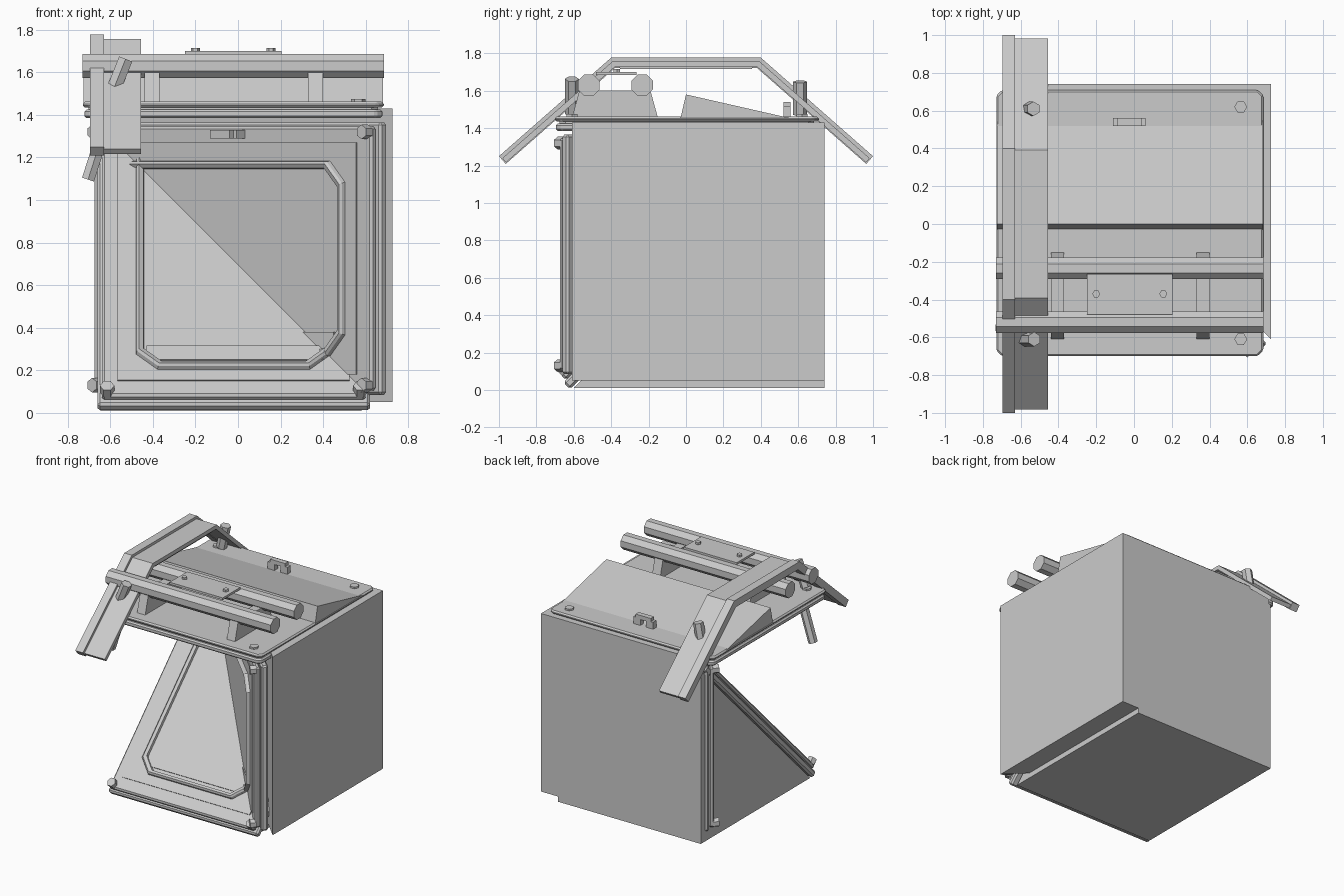
import bpy, bmesh, math
from mathutils import Matrix, Vector

if "Cube" in bpy.data.objects:
    bpy.data.objects.remove(bpy.data.objects["Cube"])

grey = bpy.data.materials.new("light_grey")
grey.diffuse_color = (0.6, 0.6, 0.6, 1)
grey.use_nodes = True
grey.node_tree.nodes["Principled BSDF"].inputs["Base Color"].default_value = grey.diffuse_color
R2 = math.sqrt(0.5)


def frame(origin, u, v):
    """Local axes: u across, v along, w = u x v outward."""
    u, v = Vector(u).normalized(), Vector(v).normalized()
    m = Matrix((u, v, u.cross(v))).transposed().to_4x4()
    m.translation = Vector(origin)
    return m


WORLD = Matrix.Identity(4)
SIDE = frame((0, 0, 0), (0, 1, 0), (0, 0, 1))     # profile in y, z; extruded along x


def finish(name, bm, mat, bevel=0):
    bmesh.ops.recalc_face_normals(bm, faces=bm.faces)
    me = bpy.data.meshes.new(name)
    bm.to_mesh(me)
    bm.free()
    me.materials.append(grey)
    ob = bpy.data.objects.new(name, me)
    ob.matrix_world = mat
    bpy.context.collection.objects.link(ob)
    if bevel:
        b = ob.modifiers.new("bevel", 'BEVEL')
        b.width, b.segments = bevel, 1
    return ob


def prism(name, pts, w0, w1, mat=WORLD, bevel=0):
    bm = bmesh.new()
    lo = [bm.verts.new((x, y, w0)) for x, y in pts]
    hi = [bm.verts.new((x, y, w1)) for x, y in pts]
    bm.faces.new(lo)
    bm.faces.new(hi)
    n = len(pts)
    for i in range(n):
        j = (i + 1) % n
        bm.faces.new((lo[i], lo[j], hi[j], hi[i]))
    return finish(name, bm, mat, bevel)


def rect(x0, x1, y0, y1):
    return [(x0, y0), (x1, y0), (x1, y1), (x0, y1)]


def ngon(cx, cy, r, n=6, turn=0.0):
    return [(cx + r * math.cos(turn + 2 * math.pi * i / n),
             cy + r * math.sin(turn + 2 * math.pi * i / n)) for i in range(n)]


def cut_rect(hu, hv, c):
    """Rectangle with cut corners."""
    return [(-hu + c, -hv), (hu - c, -hv), (hu, -hv + c), (hu, hv - c),
            (hu - c, hv), (-hu + c, hv), (-hu, hv - c), (-hu, -hv + c)]


def ring(name, loops, mat):
    """Closed band through a cycle of (points, w) loops."""
    bm = bmesh.new()
    vs = [[bm.verts.new((x, y, w)) for x, y in pts] for pts, w in loops]
    for a, b in zip(vs, vs[1:] + vs[:1]):
        n = len(a)
        for i in range(n):
            j = (i + 1) % n
            bm.faces.new((a[i], a[j], b[j], b[i]))
    return finish(name, bm, mat)


def tab(name, mat, cu, cv, w0, w1):
    """Small upright lug with a square eye: two legs and a bridge."""
    h = w1 - w0
    for s in (-1, 1):
        prism(name + "_leg", rect(cu + s * 0.055 - 0.03, cu + s * 0.055 + 0.03,
                                  cv - 0.02, cv + 0.02), w0, w0 + 0.7 * h, mat)
    prism(name + "_bridge", rect(cu - 0.065, cu + 0.065, cv - 0.02, cv + 0.02),
          w0 + 0.6 * h, w1, mat)


def slant_panel(tag, mat):
    prism(tag + "_back_plate", rect(-0.64, 0.64, -0.945, 0.945), -0.05, 0.0, mat, 0.012)
    prism(tag + "_front_plate", rect(-0.62, 0.62, -0.925, 0.925), 0.0, 0.04, mat, 0.012)
    prism(tag + "_inner_plate", rect(-0.545, 0.545, -0.83, 0.83), 0.03, 0.047, mat)
    # raised gasket with bevelled section
    ring(tag + "_gasket", [(cut_rect(0.46, 0.76, 0.1), 0.04), (cut_rect(0.455, 0.755, 0.1), 0.065),
                           (cut_rect(0.445, 0.745, 0.095), 0.075),
                           (cut_rect(0.425, 0.725, 0.09), 0.065),
                           (cut_rect(0.42, 0.72, 0.09), 0.04)], mat)
    for su in (-1, 1):
        for sv in (-1, 1):
            prism(tag + "_bolt", ngon(su * 0.595, sv * 0.895, 0.034), 0.03, 0.075, mat)


# body: two wedges set at right angles to each other
prism("ramp_body", [(-0.6, 0.01), (0.74, 0.01), (0.74, 1.35)], -0.645, 0.58, SIDE)
prism("upright_body", [(0.725, -0.61), (0.725, 0.74), (-0.63, 0.74)], 0.05, 1.43)

# slanted panels in front of the wedges
A = frame((-0.02, 0.012, 0.708), (1, 0, 0), (0, 1, 1))
B = frame((0, 0, 0.725), (0, 0, 1), (-1, 1, 0))
slant_panel("ramp_panel", A)
slant_panel("upright_panel", B)
prism("ramp_label_plate", rect(-0.41, 0.42, -0.70, -0.61), 0.04, 0.055, A)
prism("upright_label_plate", rect(-0.425, -0.345, -0.69, 0.3), 0.04, 0.055, B)
tab("upright_panel_tab", frame((0, 0, 0.725), (-1, 1, 0), (0, 0, -1)), 0.0, -0.585, 0.04, 0.12)

# lid
L = Matrix.Translation((-0.022, 0.005, 0))
prism("lid_lower", cut_rect(0.7, 0.7, 0.03), 1.385, 1.425, L, 0.01)
prism("lid_core", cut_rect(0.68, 0.68, 0.03), 1.42, 1.44, L)
prism("lid_upper", cut_rect(0.707, 0.705, 0.03), 1.435, 1.462, L, 0.01)
for x in (-0.61, 0.565):
    for y in (-0.61, 0.62):
        prism("lid_bolt", ngon(x, y, 0.034), 1.46, 1.475)
tab("lid_tab", WORLD, -0.025, 0.54, 1.46, 1.54)

# sloped cover on the lid
prism("sloped_cover", [(-0.03, 1.45), (0, 1.58), (0.55, 1.455)], -0.725, 0.682, SIDE)

# rail supports, rails and bridge plate
for x in (-0.44, 0.33):
    prism("rail_support", [(-0.61, 1.455), (-0.57, 1.6), (-0.19, 1.6), (-0.15, 1.455)],
          x, x + 0.07, SIDE)
for y in (-0.52, -0.235):
    prism("rail", ngon(y, 1.63, 0.062, 8, math.pi / 8), -0.73, 0.685, SIDE)
prism("bridge_plate", rect(-0.25, 0.205, -0.48, -0.265), 1.683, 1.7)
for x in (-0.2, 0.155):
    prism("bridge_bolt", ngon(x, -0.37, 0.021), 1.7, 1.715)


# bent arm across the left side
def bent(d0, d1, trim):
    """Arm profile between two depths under the outer line."""
    c, s = 0.752, 0.66                          # slope direction
    k = math.tan(math.atan2(s, c) / 2)
    out = [(1.0 - trim, 1.25 + trim * s / c), (0.4, 1.777)]

    def inset(d):
        return [(out[0][0] - d * s, out[0][1] - d * c), (0.4 - d * k, 1.777 - d)]
    a, b = inset(d0), inset(d1)
    top = [(-a[0][0], a[0][1]), (-a[1][0], a[1][1]), a[1], a[0]]
    bot = [b[0], b[1], (-b[1][0], b[1][1]), (-b[0][0], b[0][1])]
    return top + bot


prism("arm_flange", bent(0.0, 0.055, 0.0), -0.695, -0.63, SIDE)
prism("arm_plate", bent(0.02, 0.05, 0.005), -0.63, -0.455, SIDE)
prism("arm_inner_plate", [(-0.37, 1.74), (0.37, 1.74), (0.35, 1.715), (-0.35, 1.715)],
      -0.62, -0.465, SIDE)


# hexagonal pins
def pin(name, centre, axis, length, r):
    m = Matrix.Translation(centre) @ Vector(axis).to_track_quat('Z', 'Y').to_matrix().to_4x4()
    prism(name, ngon(0, 0, r), -length / 2, length / 2, m)


pin("front_arm_pin", (-0.565, -0.61, 1.57), (0.4, 0, 1), 0.2, 0.038)
pin("back_arm_pin", (-0.55, 0.61, 1.56), (0.2, 0, 1), 0.18, 0.038)
pin("hanging_pin", (-0.665, -0.55, 1.22), (0.32, 0, 1), 0.26, 0.034)
